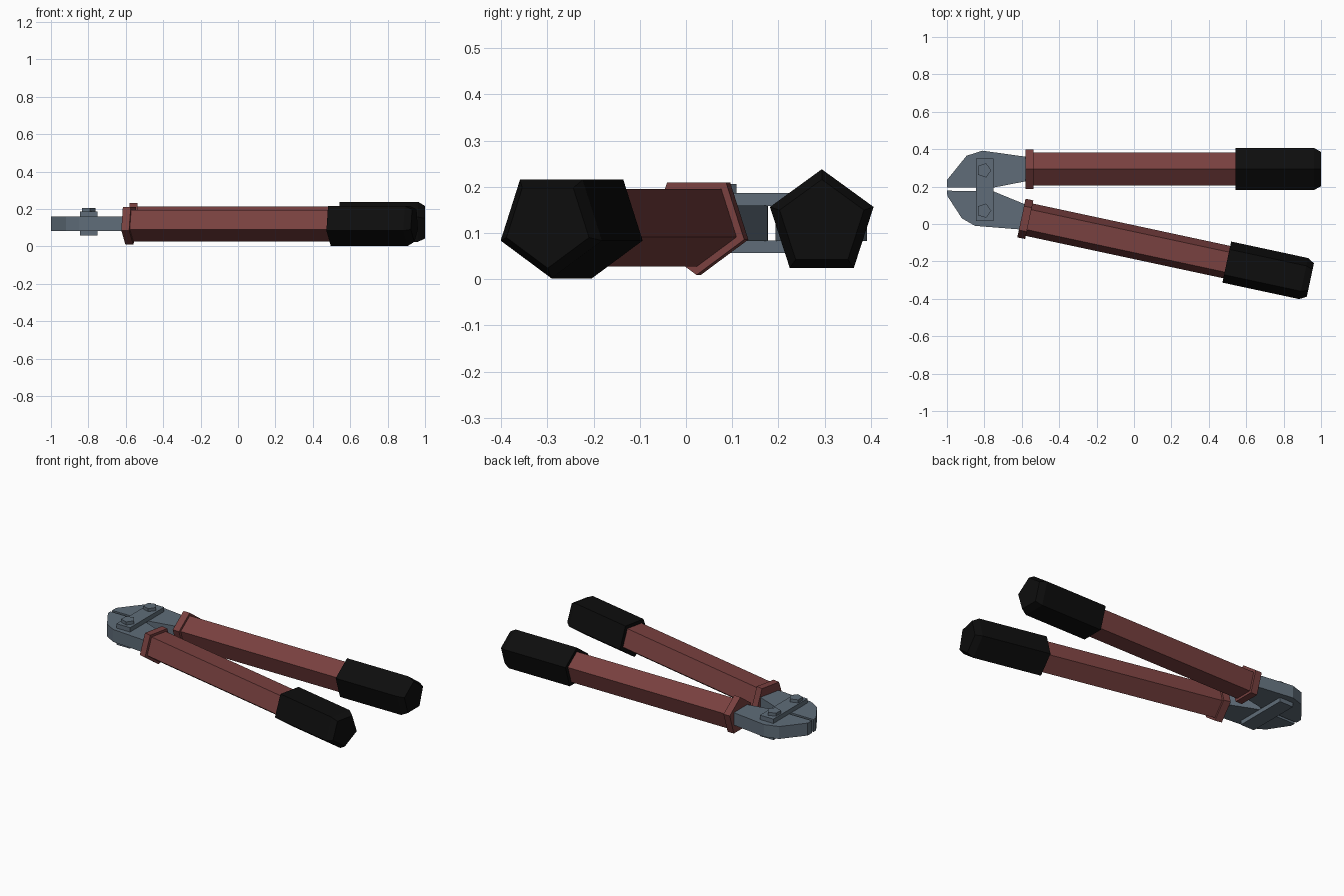
import bpy, bmesh, math
from mathutils import Matrix, Vector

if "Cube" in bpy.data.objects:
    bpy.data.objects.remove(bpy.data.objects["Cube"])

def material(name, rgb):
    m = bpy.data.materials.new(name)
    m.diffuse_color = (*rgb, 1)
    m.use_nodes = True
    m.node_tree.nodes["Principled BSDF"].inputs["Base Color"].default_value = m.diffuse_color
    return m

RED = material("red_paint", (0.19, 0.052, 0.050))
STEEL = material("blue_grey_steel", (0.115, 0.152, 0.190))
BLACK = material("black_rubber", (0.004, 0.004, 0.004))

def finish(bm, name, mat, matrix=Matrix()):
    bm.transform(matrix)
    bmesh.ops.recalc_face_normals(bm, faces=bm.faces)
    mesh = bpy.data.meshes.new(name)
    bm.to_mesh(mesh)
    bm.free()
    mesh.materials.append(mat)
    ob = bpy.data.objects.new(name, mesh)
    bpy.context.collection.objects.link(ob)
    return ob

def pentagon_bar(name, rings, mat, matrix):
    """Five-sided bar along local x from (position, radius) rings, one corner up."""
    bm = bmesh.new()
    loops = []
    for u, r in rings:
        loops.append([bm.verts.new((u, r * math.sin(a), r * math.cos(a)))
                      for a in (math.tau * i / 5 for i in range(5))])
    for a, b in zip(loops, loops[1:]):
        for i in range(5):
            j = (i + 1) % 5
            bm.faces.new((a[i], a[j], b[j], b[i]))
    bm.faces.new(loops[0])
    bm.faces.new(loops[-1])
    return finish(bm, name, mat, matrix)

def slab(name, outline, z0, z1, mat):
    """Flat plate from a top-view outline."""
    bm = bmesh.new()
    face = bm.faces.new([bm.verts.new((x, y, z0)) for x, y in outline])
    ext = bmesh.ops.extrude_face_region(bm, geom=[face])
    bmesh.ops.translate(bm, vec=(0, 0, z1 - z0),
                        verts=[v for v in ext["geom"] if isinstance(v, bmesh.types.BMVert)])
    return finish(bm, name, mat)

# Handle frames: the lower one is turned upside down and swung open
AXIS_Z = 0.12
frames = {
    "upper": Matrix.Translation((-0.805, 0.294, AXIS_Z)),
    "lower": Matrix.Translation((-0.822, 0.079, AXIS_Z))
             @ Matrix.Rotation(math.radians(-12.1), 4, 'Z')
             @ Matrix.Rotation(math.pi, 4, 'X'),
}
for side, frame in frames.items():
    pentagon_bar(side + "_handle", [(0.23, 0.093), (1.40, 0.093)], RED, frame)
    pentagon_bar(side + "_collar", [(0.225, 0.111), (0.268, 0.111)], RED, frame)
    pentagon_bar(side + "_grip", [(1.348, 0.118), (1.768, 0.118), (1.805, 0.096)], BLACK, frame)

# Cutting jaws
jaws = {
    "upper_jaw": [(-1, 0.195), (-1, 0.235), (-0.895, 0.365), (-0.81, 0.392),
                  (-0.56, 0.357), (-0.56, 0.232), (-0.755, 0.194)],
    "lower_jaw": [(-1, 0.178), (-0.998, 0.150), (-0.92, 0.030), (-0.85, -0.010),
                  (-0.60, -0.030), (-0.57, 0.100), (-0.755, 0.176)],
}
for name, outline in jaws.items():
    slab(name, outline, 0.083, 0.160, STEEL)

# Link plates above and below the jaws
plate = [(-0.845, 0.016), (-0.752, 0.016), (-0.752, 0.350), (-0.845, 0.350)]
slab("top_link_plate", plate, 0.159, 0.187, STEEL)
slab("bottom_link_plate", plate, 0.057, 0.084, STEEL)

# Five-sided bolt heads
for name, cy in (("upper_bolt", 0.287), ("lower_bolt", 0.071)):
    ring = [(-0.803 + 0.04 * math.cos(math.tau * i / 5),
             cy + 0.04 * math.sin(math.tau * i / 5)) for i in range(5)]
    slab(name, ring, 0.180, 0.206, STEEL)
